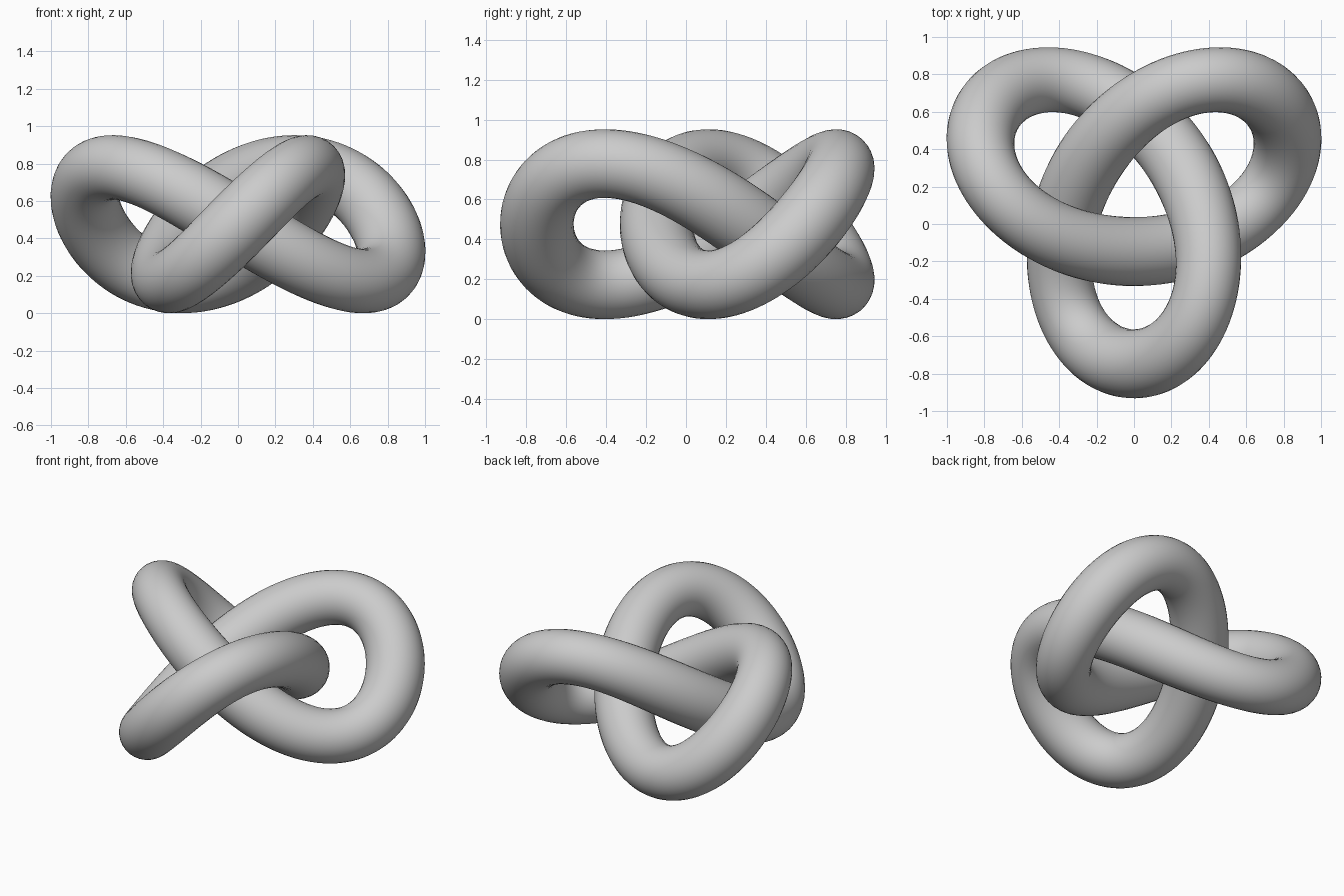
import bpy
from math import sin, cos, pi

cube = bpy.data.objects.get("Cube")
if cube:
    bpy.data.objects.remove(cube, do_unlink=True)

SCALE = 0.3          # size of the knot's centre line
RISE = 0.304         # how far the centre line swings up and down
MID = (0, 0.1525, 0.476)
TUBE = 0.1845        # tube radius where the strands are level with the middle
THINNING = 0.0125    # loss of radius at the high and low points
STEPS = 240

# Plain grey material
grey = bpy.data.materials.new("plain_grey")
grey.use_nodes = True
colour = (0.6, 0.6, 0.6, 1)
grey.diffuse_color = colour
grey.node_tree.nodes["Principled BSDF"].inputs["Base Color"].default_value = colour

# Closed three-lobed path, swept by a round section
curve = bpy.data.curves.new("knot_tube", "CURVE")
curve.dimensions = "3D"
curve.bevel_depth = TUBE
curve.bevel_resolution = 14
path = curve.splines.new("POLY")
path.points.add(STEPS - 1)
path.use_cyclic_u = True
for i, point in enumerate(path.points):
    t = 2 * pi * i / STEPS
    point.co = (MID[0] + SCALE * (sin(t) + 2 * sin(2 * t)),
                MID[1] + SCALE * (cos(t) - 2 * cos(2 * t)),
                MID[2] - RISE * sin(3 * t), 1)
    point.radius = 1 - THINNING / TUBE * sin(3 * t) ** 2
curve.materials.append(grey)

# Turn the sweep into a smooth mesh
knot = bpy.data.objects.new("knot_tube", curve)
bpy.context.collection.objects.link(knot)
bpy.ops.object.select_all(action="DESELECT")
knot.select_set(True)
bpy.context.view_layer.objects.active = knot
bpy.ops.object.convert(target="MESH")
bpy.ops.object.shade_smooth()
